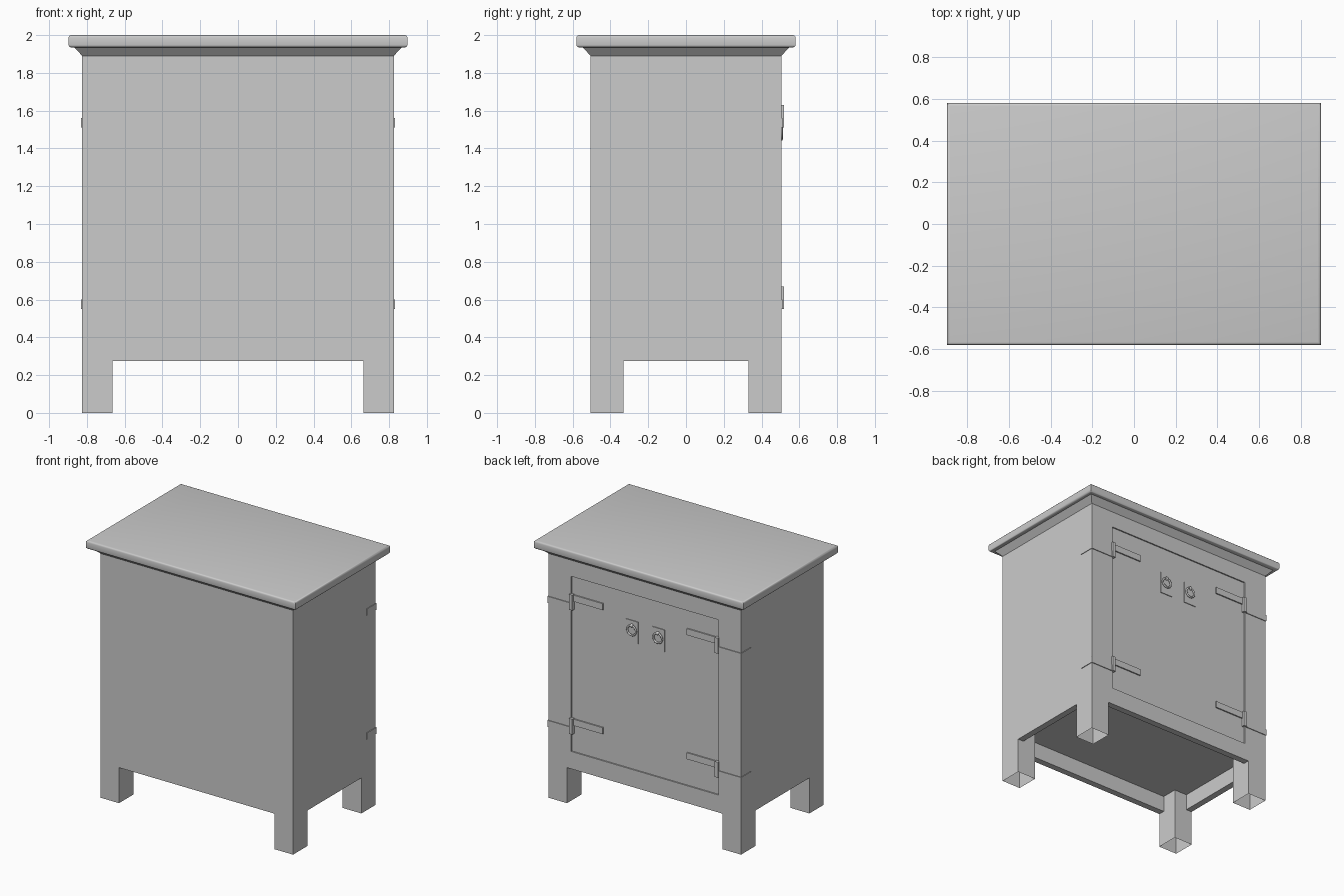
import bpy, bmesh, math

if "Cube" in bpy.data.objects:
    bpy.data.objects.remove(bpy.data.objects["Cube"])


def finish(name, bm, smooth=False):
    bmesh.ops.recalc_face_normals(bm, faces=bm.faces[:])
    mesh = bpy.data.meshes.new(name)
    bm.to_mesh(mesh)
    bm.free()
    ob = bpy.data.objects.new(name, mesh)
    bpy.context.collection.objects.link(ob)
    if smooth:
        bpy.context.view_layer.objects.active = ob
        ob.select_set(True)
        bpy.ops.object.shade_smooth_by_angle(angle=math.radians(40))
        ob.select_set(False)
    return ob


def box_bm(x, y, z):
    """Box spanning the given (low, high) ranges."""
    bm = bmesh.new()
    bmesh.ops.create_cube(bm, size=2)
    for v in bm.verts:
        for i, (lo, hi) in enumerate((x, y, z)):
            v.co[i] = lo if v.co[i] < 0 else hi
    return bm


def box(name, x, y, z):
    return finish(name, box_bm(sorted(x), sorted(y), sorted(z)))


def face_towards(bm, axis, sign):
    bm.normal_update()
    return max(bm.faces, key=lambda f: f.normal[axis] * sign)


def recess(bm, face, place):
    """Inset a face, place the inset loop, then sink a copy of it."""
    bmesh.ops.inset_individual(bm, faces=[face], thickness=0.05)
    for v in face.verts:
        v.co = place(v.co, False)
    bmesh.ops.inset_individual(bm, faces=[face], thickness=0.001)
    for v in face.verts:
        v.co = place(v.co, True)


W, D = 0.825, 0.505
DOOR_Y = D - 0.01

# Cabinet body with a recessed floor and a recessed door on the back
bm = box_bm((-W, W), (-D, D), (0.275, 1.93))
recess(bm, face_towards(bm, 2, -1), lambda c, deep: (
    math.copysign(W - 0.05, c.x), math.copysign(D - 0.05, c.y), 0.40 if deep else 0.275))
recess(bm, face_towards(bm, 1, 1), lambda c, deep: (
    math.copysign(0.63, c.x), DOOR_Y if deep else D, 0.41 if c.z < 1 else 1.765))
finish("cabinet_body", bm)

# Hollow square legs
for sx in (-1, 1):
    for sy in (-1, 1):
        bm = box_bm(sorted((sx * 0.665, sx * W)), sorted((sy * 0.33, sy * D)), (0, 0.40))
        ends = [face_towards(bm, 2, s) for s in (-1, 1)]
        bmesh.ops.delete(bm, geom=ends, context='FACES_ONLY')
        finish("leg", bm)

# Sloped moulding under the top
bm = box_bm((-W, W), (-D, D), (1.89, 1.937))
for v in bm.verts:
    if v.co.z > 1.91:
        v.co.x = math.copysign(0.868, v.co.x)
        v.co.y = math.copysign(0.548, v.co.y)
finish("top_moulding", bm)

# Top board with softened edges
bm = box_bm((-0.897, 0.897), (-0.58, 0.58), (1.935, 2.0))
bmesh.ops.bevel(bm, geom=[e for e in bm.edges if abs(e.verts[0].co.z - e.verts[1].co.z) < 1e-4],
                offset=0.014, segments=3, profile=0.5, affect='EDGES')
finish("top_board", bm, True)

# Hinges: barrel, door strap, frame strap and the strap wrapped round the side
for s in (-1, 1):
    for z in (0.55, 1.51):
        box("hinge_barrel", (s * 0.61, s * 0.638), (DOOR_Y, 0.52), (z, z + 0.12))
        box("hinge_door_strap", (s * 0.36, s * 0.615), (DOOR_Y, D), (z + 0.065, z + 0.115))
        box("hinge_frame_strap", (s * 0.63, s * 0.83), (D, D + 0.006), (z, z + 0.05))
        box("hinge_side_strap", (s * W, s * 0.83), (0.39, D + 0.006), (z, z + 0.05))

# Ring pulls on back plates
for s in (-1, 1):
    box("pull_plate", (s * 0.06, s * 0.165), (DOOR_Y, DOOR_Y + 0.006), (1.39, 1.56))
    bpy.ops.mesh.primitive_torus_add(major_segments=24, minor_segments=8, major_radius=0.037,
                                     minor_radius=0.007, location=(s * 0.112, 0.506, 1.485),
                                     rotation=(math.pi / 2, 0, 0))
    bpy.context.object.name = "pull_ring"
    bpy.ops.object.shade_smooth()
    bpy.ops.mesh.primitive_uv_sphere_add(segments=12, ring_count=8, radius=0.014,
                                         location=(s * 0.112, 0.504, 1.522))
    bpy.context.object.name = "pull_knob"
    bpy.ops.object.shade_smooth()
    bpy.context.object.select_set(False)
